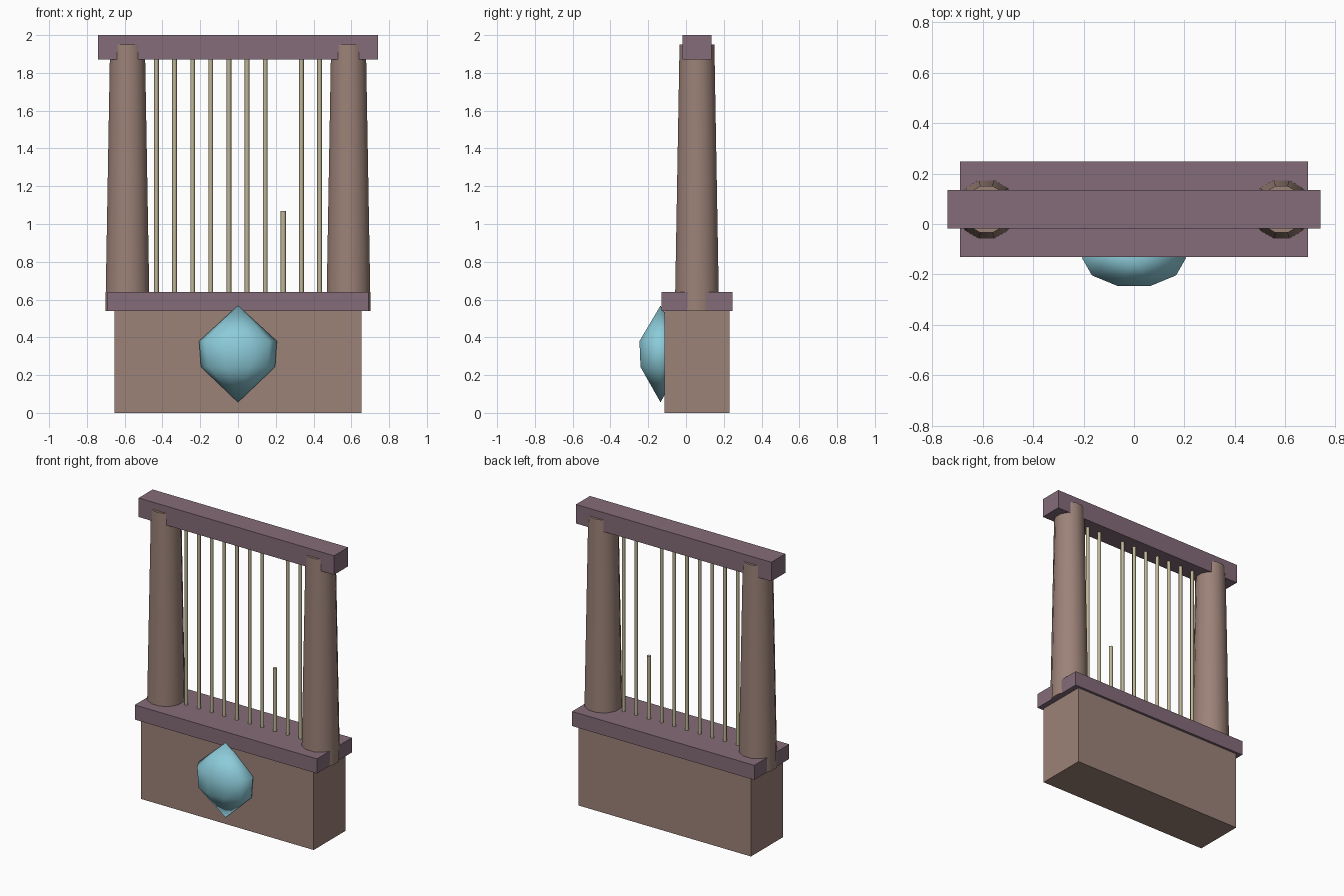
import bpy, bmesh, math
from mathutils import Matrix

if "Cube" in bpy.data.objects:
    bpy.data.objects.remove(bpy.data.objects["Cube"])

YC = 0.058  # depth centre of the frame


def material(name, rgb):
    m = bpy.data.materials.new(name)
    m.diffuse_color = (*rgb, 1)
    m.use_nodes = True
    m.node_tree.nodes["Principled BSDF"].inputs["Base Color"].default_value = m.diffuse_color
    return m


BROWN = material("warm brown", (0.332, 0.223, 0.188))
PLUM = material("dusty plum", (0.231, 0.150, 0.188))
STRAW = material("straw", (0.515, 0.468, 0.305))
AQUA = material("aqua", (0.262, 0.597, 0.694))


def finish(name, bm, mat, smooth=None):
    bmesh.ops.recalc_face_normals(bm, faces=bm.faces)
    me = bpy.data.meshes.new(name)
    bm.to_mesh(me)
    bm.free()
    me.materials.append(mat)
    ob = bpy.data.objects.new(name, me)
    bpy.context.collection.objects.link(ob)
    if smooth:
        bpy.ops.object.select_all(action='DESELECT')
        ob.select_set(True)
        bpy.context.view_layer.objects.active = ob
        bpy.ops.object.shade_smooth_by_angle(angle=math.radians(smooth))
    return ob


def box(name, half_x, half_y, z0, z1, mat):
    bm = bmesh.new()
    bmesh.ops.create_cube(bm, size=1)
    bmesh.ops.scale(bm, vec=(2 * half_x, 2 * half_y, z1 - z0), verts=bm.verts)
    bmesh.ops.translate(bm, vec=(0, YC, (z0 + z1) / 2), verts=bm.verts)
    return finish(name, bm, mat)


def post(name, x, r0, r1, z0, z1, sides, mat):
    bm = bmesh.new()
    turn = Matrix.Rotation(math.pi / sides, 4, 'Z')
    bmesh.ops.create_cone(bm, cap_ends=True, segments=sides, radius1=r0, radius2=r1,
                          depth=z1 - z0,
                          matrix=Matrix.Translation((x, YC, (z0 + z1) / 2)) @ turn)
    return finish(name, bm, mat, 40 if sides > 8 else 65)


# Plinth, ledge and lintel
box("plinth", 0.653, 0.172, 0, 0.55, BROWN)
box("ledge", 0.69, 0.189, 0.54, 0.64, PLUM)
box("lintel", 0.74, 0.076, 1.87, 2.0, PLUM)

# Tapered twelve-sided columns
for side, label in ((-1, "left"), (1, "right")):
    post(label + "_column", side * 0.585, 0.121, 0.0955, 0.54, 1.95, 12, BROWN)

# Row of thin bars, one snapped short
for i in range(10):
    x = (i - 4.5) * 0.096
    if i == 7:
        post("broken_bar", x, 0.0145, 0.0145, 0.60, 1.07, 6, STRAW)
    else:
        post(f"bar_{i + 1}", x, 0.0125, 0.0125, 0.60, 1.90, 6, STRAW)

# Faceted gem set in the plinth front: profile spun in ten steps, then flattened
bm = bmesh.new()
profile = [(0, 0.056), (0.196, 0.243), (0.206, 0.38), (0, 0.568)]
vs = [bm.verts.new((r, 0, z)) for r, z in profile]
edges = [bm.edges.new(p) for p in zip(vs, vs[1:])]
bmesh.ops.spin(bm, geom=vs + edges, cent=(0, 0, 0), axis=(0, 0, 1),
               angle=math.tau, steps=10, use_duplicate=False)
bmesh.ops.remove_doubles(bm, verts=bm.verts, dist=1e-4)
bmesh.ops.scale(bm, vec=(1, 0.568, 1), verts=bm.verts)
bmesh.ops.translate(bm, vec=(0, -0.135, 0), verts=bm.verts)
finish("gem", bm, AQUA, 80)
